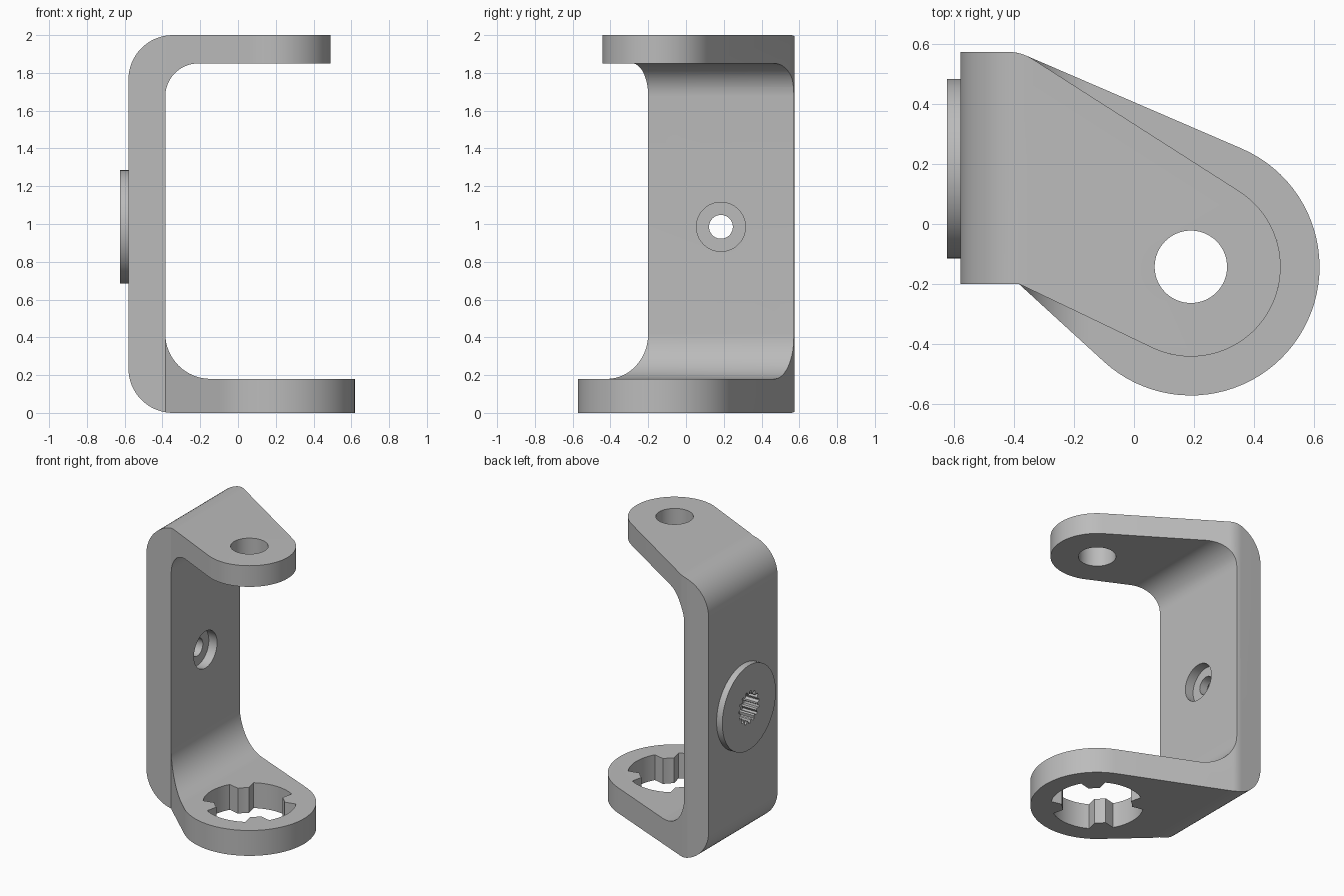
import bpy, bmesh
from math import cos, sin, pi, acos, atan2, hypot, radians
from mathutils import Vector

if "Cube" in bpy.data.objects:
    bpy.data.objects.remove(bpy.data.objects["Cube"], do_unlink=True)

grey = bpy.data.materials.new("plain grey")
grey.use_nodes = True
colour = (0.5, 0.5, 0.5, 1)
grey.diffuse_color = colour
grey.node_tree.nodes["Principled BSDF"].inputs["Base Color"].default_value = colour

PIVOT = (0.19, -0.143)       # arm eye centre in plan
DISC = (0.185, 0.985)        # rear disc centre in y, z


def arc(c, r, a0, a1, n=16):
    return [(c[0] + r * cos(a0 + (a1 - a0) * i / n),
             c[1] + r * sin(a0 + (a1 - a0) * i / n)) for i in range(n + 1)]


def circle(c, r, n=64):
    return arc(c, r, 0, 2 * pi, n)[:-1]


def prism(name, pts, axis, lo, hi):
    """Extrude a 2D outline along x, y or z from lo to hi."""
    place = {"x": lambda p: (lo, p[0], p[1]),
             "y": lambda p: (p[0], lo, p[1]),
             "z": lambda p: (p[0], p[1], lo)}[axis]
    bm = bmesh.new()
    face = bm.faces.new([bm.verts.new(place(p)) for p in pts])
    ext = bmesh.ops.extrude_face_region(bm, geom=[face])
    shift = Vector([hi - lo if axis == a else 0 for a in "xyz"])
    bmesh.ops.translate(bm, vec=shift,
                        verts=[v for v in ext["geom"] if isinstance(v, bmesh.types.BMVert)])
    bmesh.ops.recalc_face_normals(bm, faces=bm.faces)
    mesh = bpy.data.meshes.new(name)
    bm.to_mesh(mesh)
    bm.free()
    mesh.materials.append(grey)
    obj = bpy.data.objects.new(name, mesh)
    bpy.context.collection.objects.link(obj)
    return obj


def combine(target, tool, operation):
    mod = target.modifiers.new("combine", "BOOLEAN")
    mod.operation, mod.object, mod.solver = operation, tool, "EXACT"
    bpy.context.view_layer.objects.active = target
    bpy.ops.object.modifier_apply(modifier=mod.name)
    bpy.data.objects.remove(tool, do_unlink=True)


def plan(radius):
    """Wall strip flowing by tangents into a round eye."""
    corner, cr, front = (-0.42, 0.425), 0.15, (-0.385, -0.2)
    dx, dy = PIVOT[0] - corner[0], PIVOT[1] - corner[1]
    top = atan2(dy, dx) + acos((cr - radius) / hypot(dx, dy))
    dx, dy = PIVOT[0] - front[0], PIVOT[1] - front[1]
    low = atan2(dy, dx) - acos(-radius / hypot(dx, dy))
    return (arc(PIVOT, radius, low, top, 48) + arc(corner, cr, top, pi / 2, 8)
            + [(-0.8, 0.575), (-0.8, -0.2), front])


# C-shaped side profile with rounded corners
profile = ([(1, 0)] + arc((-0.345, 0.235), 0.235, -pi / 2, -pi)
           + arc((-0.345, 1.765), 0.235, pi, pi / 2)
           + [(1, 2), (1, 1.85)] + arc((-0.21, 1.675), 0.175, pi / 2, pi)
           + arc((-0.145, 0.42), 0.24, pi, 1.5 * pi) + [(1, 0.18)])

# Each half of the bracket is the profile trimmed to its own arm outline
bracket = prism("bracket", profile, "y", -0.9, 0.9)
upper = prism("upper_half", profile, "y", -0.9, 0.9)
combine(bracket, prism("lower_trim", plan(0.43), "z", -0.5, 1.0), "INTERSECT")
combine(upper, prism("upper_trim", plan(0.30), "z", 1.0, 2.5), "INTERSECT")
combine(bracket, upper, "UNION")

# Rear disc
combine(bracket, prism("disc", circle(DISC, 0.30), "x", -0.625, -0.5), "UNION")

# Upper eye hole
combine(bracket, prism("eye_hole", circle(PIVOT, 0.121), "z", 1.6, 2.3), "DIFFERENCE")

# Lower opening with four inward teeth on the diagonals
opening = []
for k in range(4):
    a = pi / 4 + k * pi / 2
    opening += arc(PIVOT, 0.225, a - radians(9), a + radians(9), 4)
    opening += arc(PIVOT, 0.30, a + radians(15), a + radians(75), 14)
combine(bracket, prism("toothed_opening", opening, "z", -0.3, 0.4), "DIFFERENCE")

# Screw hole, counterbore and splined socket through the wall
spline = []
for k in range(15):
    for step, r in ((0, 0.115), (0.3, 0.115), (0.5, 0.095), (0.8, 0.095)):
        a = 2 * pi * (k + step) / 15
        spline.append((DISC[0] + r * cos(a), DISC[1] + r * sin(a)))
for name, pts, lo, hi in (("screw_hole", circle(DISC, 0.063, 40), -0.9, 0),
                          ("counterbore", circle(DISC, 0.13), -0.45, -0.2),
                          ("spline_socket", spline, -0.8, -0.51)):
    combine(bracket, prism(name, pts, "x", lo, hi), "DIFFERENCE")

# Smooth curved faces, keep crisp edges
bpy.ops.object.select_all(action="DESELECT")
bracket.select_set(True)
bpy.context.view_layer.objects.active = bracket
bpy.ops.object.shade_smooth_by_angle(angle=radians(25))
